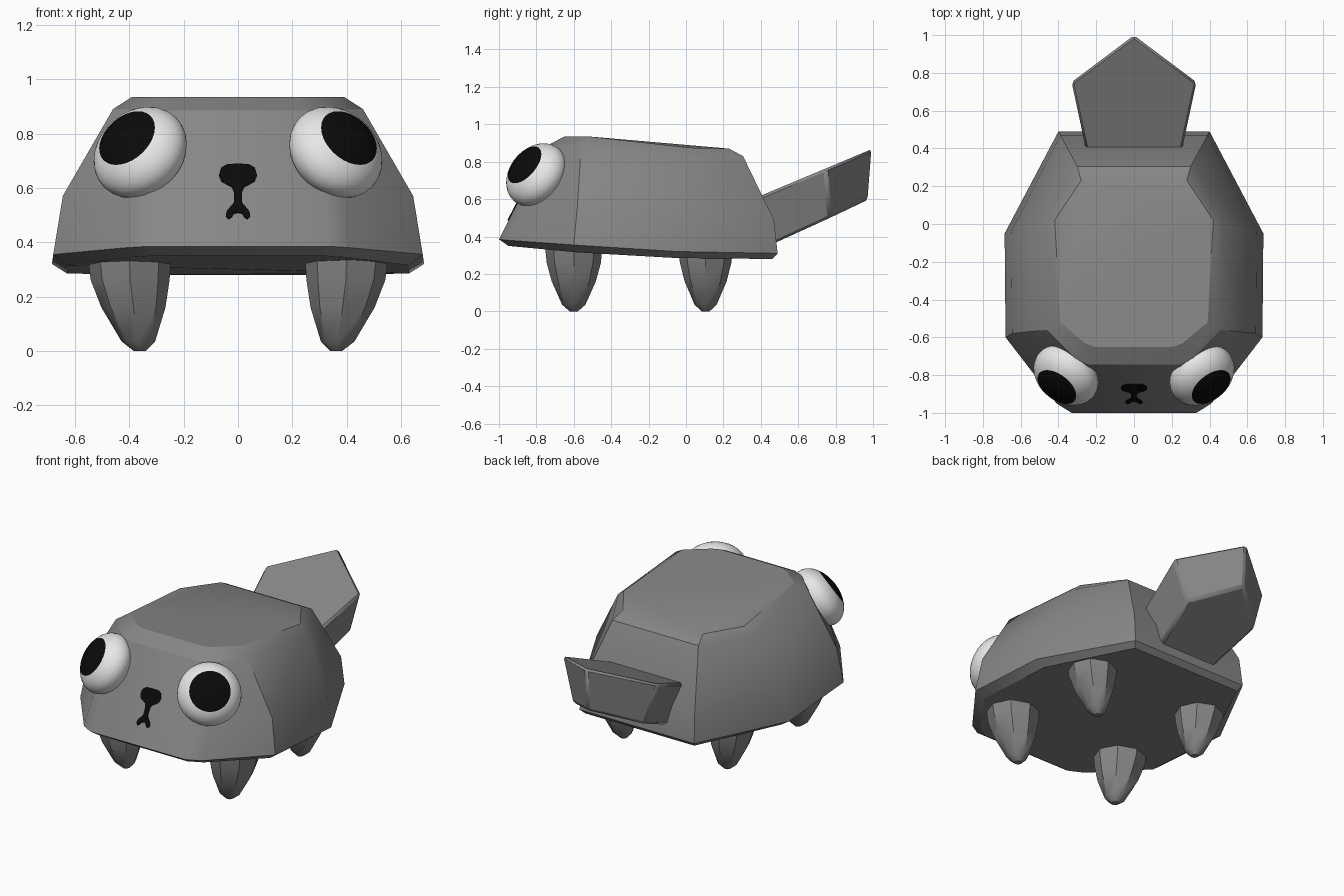
import bpy, bmesh, math
from mathutils import Vector, Matrix

cube = bpy.data.objects.get("Cube")
if cube:
    bpy.data.objects.remove(cube, do_unlink=True)


def material(name, value):
    m = bpy.data.materials.new(name)
    m.use_nodes = True
    colour = (value, value, value, 1)
    m.diffuse_color = colour
    m.node_tree.nodes["Principled BSDF"].inputs["Base Color"].default_value = colour
    return m


GREY = material("body grey", 0.24)
WHITE = material("eye white", 0.85)
BLACK = material("pupil black", 0.003)


def finish(name, bm, mats, angle=30):
    bmesh.ops.recalc_face_normals(bm, faces=bm.faces)
    mesh = bpy.data.meshes.new(name)
    bm.to_mesh(mesh)
    bm.free()
    for m in mats:
        mesh.materials.append(m)
    ob = bpy.data.objects.new(name, mesh)
    bpy.context.collection.objects.link(ob)
    bpy.ops.object.select_all(action='DESELECT')
    ob.select_set(True)
    bpy.context.view_layer.objects.active = ob
    bpy.ops.object.shade_smooth_by_angle(angle=math.radians(angle))
    return ob


def loft(rings):
    """Skin closed rings of equal length and cap both ends."""
    bm = bmesh.new()
    loops = [[bm.verts.new(p) for p in r] for r in rings]
    n = len(loops[0])
    for a, b in zip(loops, loops[1:]):
        for i in range(n):
            j = (i + 1) % n
            bm.faces.new((a[i], a[j], b[j], b[i]))
    bm.faces.new(loops[0])
    bm.faces.new(loops[-1])
    return bm


def mirrored(half):
    """Complete a half ring across x = 0."""
    return half + [(-x, y, z) for x, y, z in reversed(half) if abs(x) > 1e-6]


# Body: front, front corner, shoulder, hip and back points, from base to top
body_rings = [
    [(.31, -.95, .35), (.39, -.90, .345), (.63, -.58, .315), (.63, -.05, .285), (.38, .46, .28)],
    [(.33, -1.0, .385), (.41, -.95, .38), (.68, -.60, .355), (.685, -.05, .32), (.40, .49, .31)],
    [(.32, -.906, .57), (.40, -.86, .57), (.645, -.58, .57), (.65, -.04, .51), (.39, .47, .49)],
    [(.24, -.745, .885), (.31, -.71, .885), (.46, -.56, .89), (.475, 0, .83), (.30, .305, .83)],
    [(.21, -.65, .935), (.26, -.63, .935), (.39, -.52, .935), (.42, .02, .875), (.28, .23, .87)],
]
finish("body", loft([mirrored(r) for r in body_rings]), [GREY])

# Tail: tapered pentagonal paddle rising behind the body
tail_top = [(.255, .38, .61), (.335, .75, .765), (0, 1.0, .87)]
tail_low = [(.19, .43, .345), (.25, .77, .50), (0, .98, .60)]
tail = finish("tail", loft([mirrored(tail_low), mirrored(tail_top)]), [GREY])
bevel = tail.modifiers.new("soft edges", 'BEVEL')
bevel.width = 0.015
bevel.segments = 1

# Legs: tapered pegs leaning inward towards the tip
LEG = [(0, .022, .362), (.035, .062, .367), (.16, .118, .385), (.26, .145, .397), (.36, .155, .40)]
for end, cy, size in (("front", -.60, 1.0), ("back", .105, .95)):
    for side, sx in (("left", 1), ("right", -1)):
        rings = []
        for z, r, cx in LEG:
            rings.append([(sx * cx + size * r * math.cos(k * math.tau / 8),
                           cy + size * r * math.sin(k * math.tau / 8), z) for k in range(8)])
        finish(f"{end}_{side}_leg", loft(rings), [GREY], 40)

# Eyes: flattened spheres facing out and up, with a black polar cap as pupil
for side, sx in (("left", 1), ("right", -1)):
    bm = bmesh.new()
    bmesh.ops.create_uvsphere(bm, u_segments=32, v_segments=18, radius=1)
    for f in bm.faces:
        f.material_index = 1 if f.calc_center_median().z > math.cos(math.radians(40)) else 0
    turn = Vector((sx * .50, -.65, .55)).to_track_quat('Z', 'Y').to_matrix().to_4x4()
    place = Matrix.Translation((sx * .36, -.80, .73)) @ turn @ Matrix.Diagonal((.185, .185, .125, 1))
    bmesh.ops.transform(bm, matrix=place, verts=bm.verts)
    finish(f"{side}_eye", bm, [WHITE, BLACK], 60)

# Nose and mouth: one thin plate lying on the sloping face
outline = [(0, .687), (.04, .685), (.062, .672), (.07, .645), (.06, .622), (.022, .602),
           (.015, .585), (.014, .545), (.042, .512), (.045, .495), (.034, .484), (.022, .492),
           (.016, .504), (0, .508)]
normal = Vector((0, -.5, -.0)) + Vector((0, 0, .255))
normal.normalize()


def on_face(x, z, lift):
    return Vector((x, -1.0 + (z - .385) * .51, z)) + normal * lift


full = outline + [(-x, z) for x, z in reversed(outline) if x > 0]
plate = loft([[on_face(x, z, lift) for x, z in full] for lift in (-.002, .006)])
bmesh.ops.triangulate(plate, faces=[f for f in plate.faces if len(f.verts) > 4])
finish("nose_and_mouth", plate, [BLACK])
